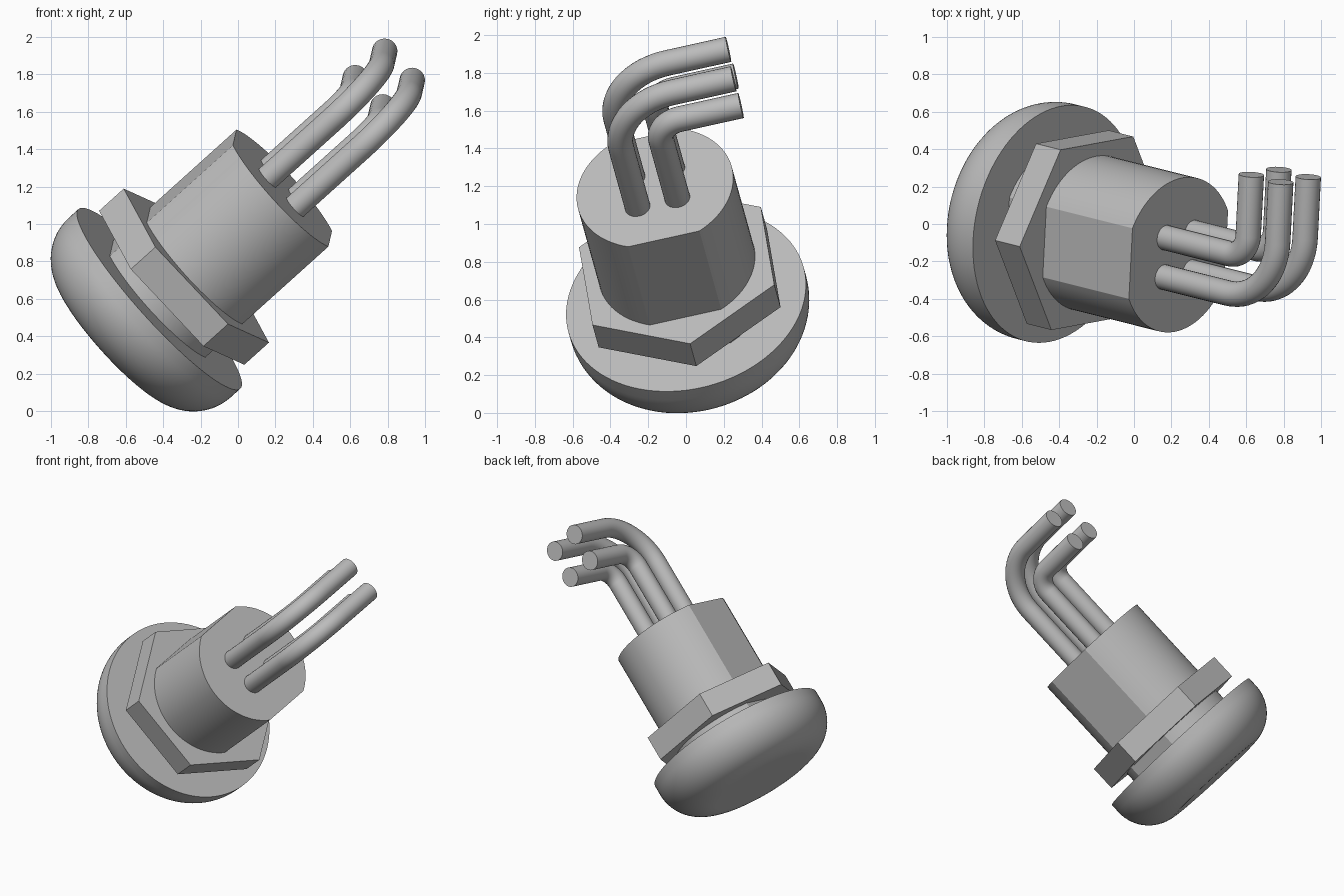
import bpy, bmesh
from math import sin, cos, pi, acos, radians
from mathutils import Vector, Matrix

cube = bpy.data.objects.get("Cube")
if cube:
    bpy.data.objects.remove(cube, do_unlink=True)

# One grey for the whole fitting
grey = bpy.data.materials.new("plain_grey")
grey.use_nodes = True
colour = (0.5, 0.5, 0.5, 1)
grey.diffuse_color = colour
grey.node_tree.nodes["Principled BSDF"].inputs["Base Color"].default_value = colour

# Tilted frame: local z runs along the fitting, local x crosses the flats
axis = Vector((0.731, -0.183, 0.658)).normalized()
across = Vector((0.66, 0.13, -0.74))
across = (across - axis * across.dot(axis)).normalized()
side = axis.cross(across)
FRAME = Matrix((across, side, axis)).transposed().to_4x4()
FRAME.translation = (-0.42, 0, 0.6)


def loft(name, rings):
    """Skin a list of equal point rings and close both ends with flat caps."""
    bm = bmesh.new()
    loops = [[bm.verts.new(p) for p in ring] for ring in rings]
    n = len(loops[0])
    for a, b in zip(loops, loops[1:]):
        for i in range(n):
            j = (i + 1) % n
            bm.faces.new((a[i], a[j], b[j], b[i]))
    caps = [bm.faces.new(loops[0]), bm.faces.new(loops[-1])]
    bmesh.ops.recalc_face_normals(bm, faces=bm.faces[:])
    bm.faces.index_update()
    cap_ids = [f.index for f in caps]
    mesh = bpy.data.meshes.new(name)
    bm.to_mesh(mesh)
    bm.free()
    mesh.materials.append(grey)
    obj = bpy.data.objects.new(name, mesh)
    obj.matrix_world = FRAME
    bpy.context.collection.objects.link(obj)
    bpy.ops.object.select_all(action='DESELECT')
    obj.select_set(True)
    bpy.context.view_layer.objects.active = obj
    bpy.ops.object.shade_smooth_by_angle(angle=radians(22))
    for i in cap_ids:
        mesh.polygons[i].use_smooth = False
    return obj


def circle(r, z, n):
    return [(r * cos(2 * pi * i / n), r * sin(2 * pi * i / n), z) for i in range(n)]


# Rounded cap with a flat front face
R, FILLET, WALL = 0.646, 0.28, 0.07
profile = [(R, 0)] + [
    (R - FILLET + FILLET * cos(t), -WALL - FILLET * sin(t))
    for t in [i * pi / 32 for i in range(17)]]
loft("rounded_cap", [circle(r, z, 96) for r, z in profile])

# Barrel with two opposite flats
BARREL_R, FLAT, END = 0.422, 0.375, 0.9
start = acos(FLAT / BARREL_R)
angles = [start + (pi - 2 * start) * i / 28 for i in range(29)]
angles += [a + pi for a in angles]
outline = [(BARREL_R * cos(a), BARREL_R * sin(a)) for a in angles]
loft("barrel", [[(x, y, z) for x, y in outline] for z in (-0.02, END)])

# Hexagonal lock nut
loft("hex_nut", [circle(0.57, z, 6) for z in (0.09, 0.27)])

# Four bent wires ending flush at the side
WIRE_R, GAP, TIP = 0.068, 0.108, 0.565


def wire(name, x, y, height, bend):
    path = [(y, END - 0.02, 0)]
    path += [(y + bend * (1 - cos(t)), height - bend + bend * sin(t), t)
             for t in [i * pi / 32 for i in range(17)]]
    path.append((TIP, height, pi / 2))
    rings = []
    for py, pz, tilt in path:
        rings.append([(x + px, py + q * cos(tilt), pz - q * sin(tilt))
                      for px, q, _ in circle(WIRE_R, 0, 24)])
    loft(name, rings)


for label, x in (("upper", -GAP), ("lower", GAP)):
    wire(label + "_outer_wire", x, -GAP, 1.71, 0.34)
    wire(label + "_inner_wire", x, GAP, 1.495, 0.125)
